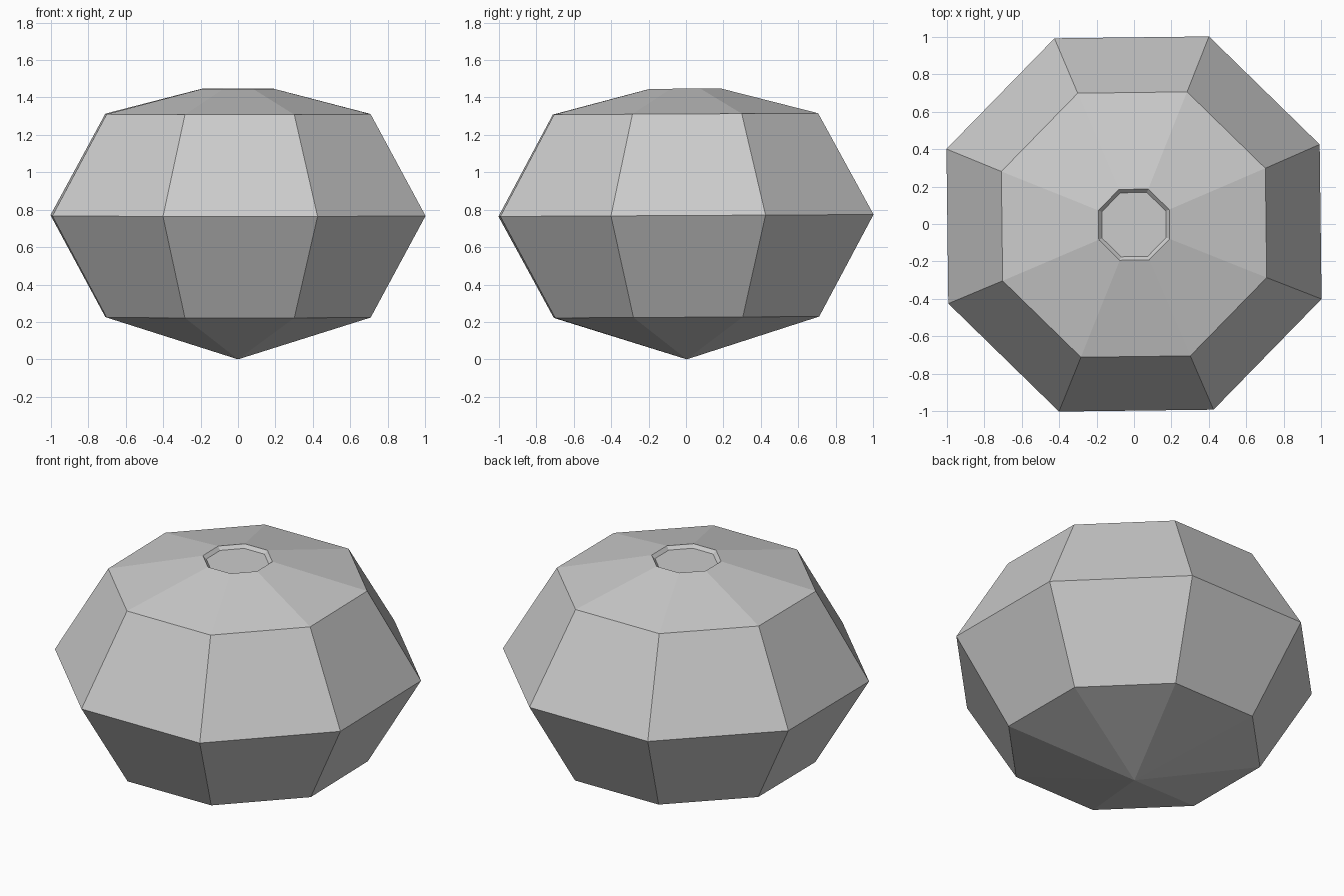
import bpy, bmesh
from math import radians, sin, cos, pi

cube = bpy.data.objects.get("Cube")
if cube:
    bpy.data.objects.remove(cube, do_unlink=True)

SIDES = 8
TURN = radians(0.7)
# (radius, height) rings from the foot up to the recessed floor
PROFILE = [(0.764, 0.225), (1.08, 0.769), (0.764, 1.312), (0.205, 1.447), (0.185, 1.427)]

grey = bpy.data.materials.new("light grey")
grey.use_nodes = True
colour = (0.6, 0.6, 0.6, 1)
grey.diffuse_color = colour
grey.node_tree.nodes["Principled BSDF"].inputs["Base Color"].default_value = colour

bm = bmesh.new()


def ring(radius, z):
    angles = [2 * pi * (i + 0.5) / SIDES + TURN for i in range(SIDES)]
    return [bm.verts.new((radius * cos(a), radius * sin(a), z)) for a in angles]


# Pointed underside
tip = bm.verts.new((0, 0, 0))
rings = [ring(r, z) for r, z in PROFILE]
for i in range(SIDES):
    j = (i + 1) % SIDES
    bm.faces.new((tip, rings[0][j], rings[0][i]))
    # Facets of the wall, cap and recess
    for low, high in zip(rings, rings[1:]):
        bm.faces.new((low[i], low[j], high[j], high[i]))
# Flat recessed floor
bm.faces.new(rings[-1])
bmesh.ops.recalc_face_normals(bm, faces=bm.faces)

mesh = bpy.data.meshes.new("faceted_body")
bm.to_mesh(mesh)
bm.free()
mesh.materials.append(grey)
body = bpy.data.objects.new("faceted_body", mesh)
bpy.context.collection.objects.link(body)

# Slight lean
body.rotation_euler.x = radians(0.3)
body.location.y = 0.004
